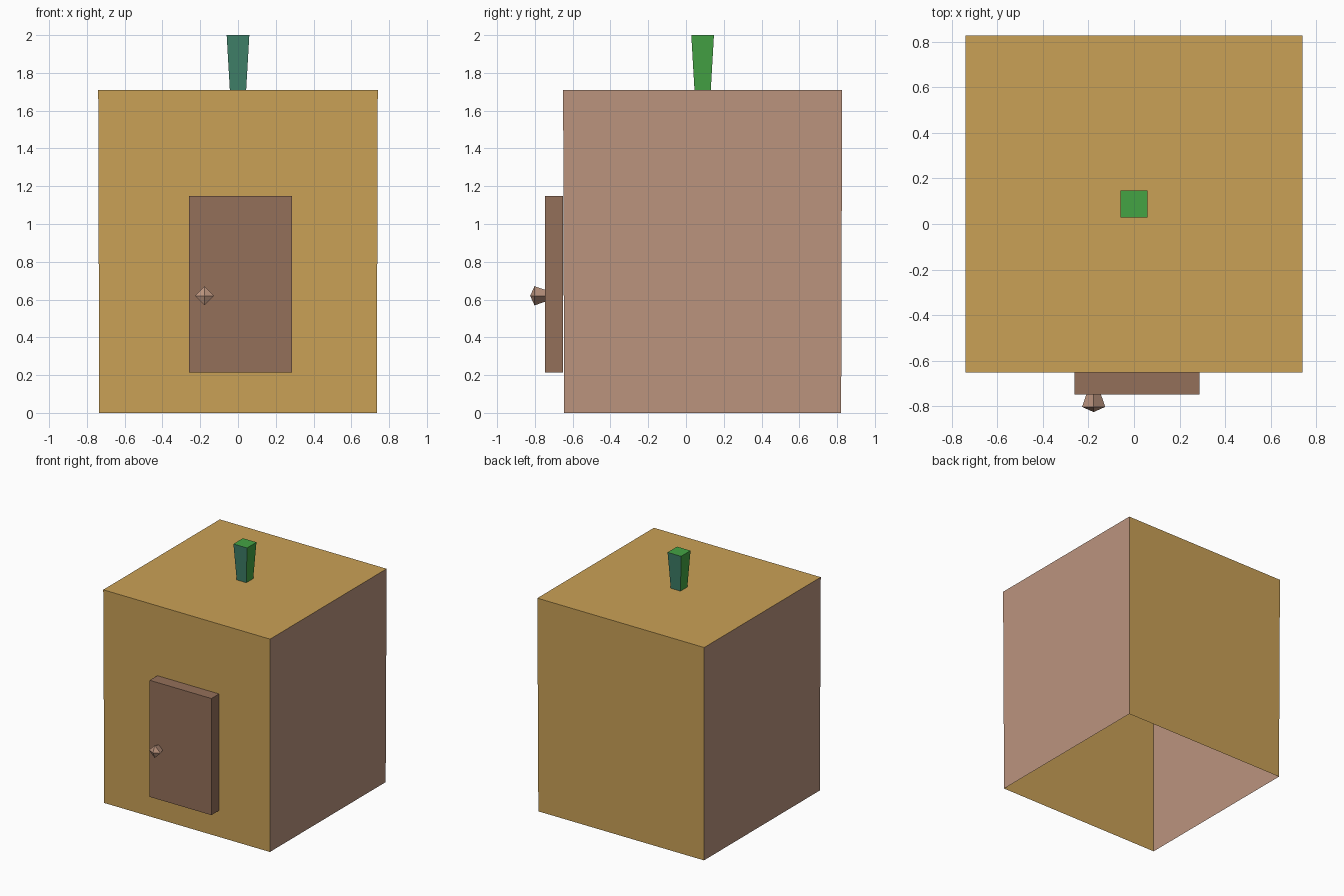
import bpy, bmesh
from mathutils import Matrix

if "Cube" in bpy.data.objects:
    bpy.data.objects.remove(bpy.data.objects["Cube"])


def material(name, r, g, b):
    lin = [((c / 255 + 0.055) / 1.055) ** 2.4 for c in (r, g, b)]
    m = bpy.data.materials.new(name)
    m.diffuse_color = (*lin, 1)
    m.use_nodes = True
    m.node_tree.nodes["Principled BSDF"].inputs["Base Color"].default_value = m.diffuse_color
    return m


ochre = material("ochre", 202, 161, 86)
tan_pink = material("tan_pink", 187, 148, 126)
brown = material("brown", 148, 112, 90)
green = material("green", 68, 163, 68)
teal = material("teal", 64, 130, 106)


def finish(name, bm, mats, rule=None):
    bm.normal_update()
    if rule:
        for f in bm.faces:
            f.material_index = rule(f)
    me = bpy.data.meshes.new(name)
    bm.to_mesh(me)
    bm.free()
    for m in mats:
        me.materials.append(m)
    ob = bpy.data.objects.new(name, me)
    bpy.context.collection.objects.link(ob)
    return ob


def box(size, centre, taper=1.0, open_bottom=False):
    """Box whose bottom is scaled by taper, optionally without a floor."""
    bm = bmesh.new()
    bmesh.ops.create_cube(bm, size=1)
    for v in bm.verts:
        s = taper if v.co.z < 0 else 1
        v.co = [centre[i] + v.co[i] * size[i] * (s if i < 2 else 1) for i in range(3)]
    bm.normal_update()
    if open_bottom:
        floor = [f for f in bm.faces if f.normal.z < -0.9]
        bmesh.ops.delete(bm, geom=floor, context='FACES')
    return bm


def facing_x(f):
    return int(abs(f.normal.x) > 0.7)


def facing_y(f):
    return int(abs(f.normal.y) > 0.7)


# Hollow body: ochre front, back and top, tan sides, no floor
finish("body", box((1.48, 1.477, 1.71), (0, 0.088, 0.855), 0.993, True),
       [ochre, tan_pink], facing_x)

# Stem on the roof, wider at the top
finish("stem", box((0.12, 0.12, 0.29), (0, 0.088, 1.855), 0.72, True),
       [green, teal], facing_y)

# Door slab
finish("door", box((0.547, 0.097, 0.935), (0.0135, -0.6985, 0.682)), [brown])

# Door knob: four-sided rings along y, closed to a point at the front
bm = bmesh.new()
for r1, r2, y1, y2 in ((0.031, 0.051, -0.745, -0.802), (0.051, 0, -0.802, -0.825)):
    mat = (Matrix.Translation((-0.177, (y1 + y2) / 2, 0.62))
           @ Matrix.Rotation(1.5707963, 4, 'X'))
    bmesh.ops.create_cone(bm, cap_ends=False, segments=4, radius1=r1, radius2=r2,
                          depth=abs(y2 - y1), matrix=mat)
bmesh.ops.remove_doubles(bm, verts=bm.verts, dist=0.0005)
bmesh.ops.recalc_face_normals(bm, faces=bm.faces)
finish("door_knob", bm, [tan_pink])
